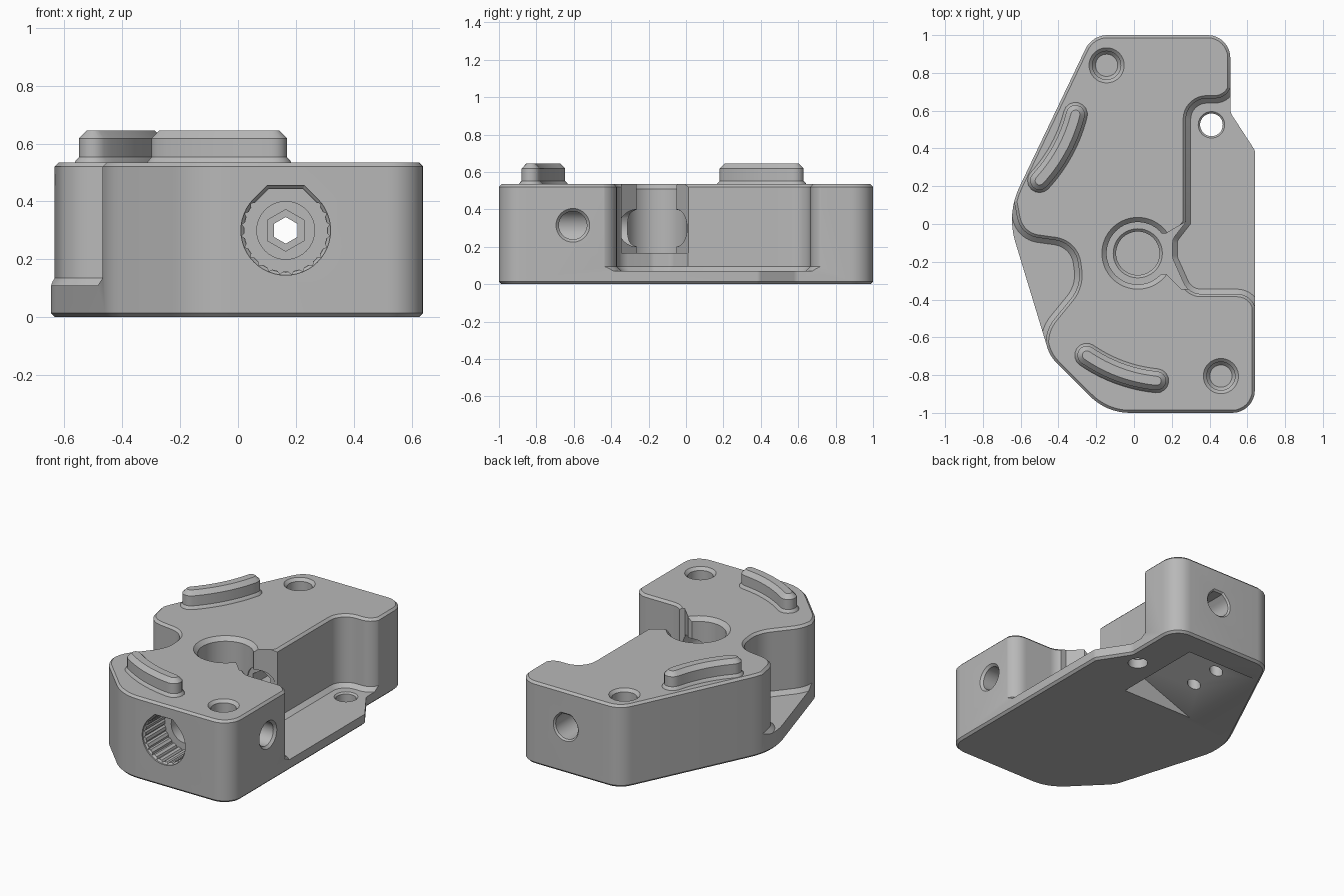
import bpy, bmesh, math
from mathutils import Vector

if "Cube" in bpy.data.objects:
    bpy.data.objects.remove(bpy.data.objects["Cube"], do_unlink=True)

grey = bpy.data.materials.new("mid grey")
grey.use_nodes = True
grey.diffuse_color = (0.48, 0.48, 0.48, 1)
grey.node_tree.nodes["Principled BSDF"].inputs["Base Color"].default_value = (0.48, 0.48, 0.48, 1)


def rounded(corners, steps=8):
    """Polygon whose corners (x, y, radius) are replaced by arcs."""
    out, n = [], len(corners)
    for i, (x, y, r) in enumerate(corners):
        p = Vector((x, y))
        a = Vector(corners[i - 1][:2]) - p
        b = Vector(corners[(i + 1) % n][:2]) - p
        if r == 0:
            out.append(p)
            continue
        half = a.angle(b) / 2
        t = min(r / math.tan(half), 0.48 * a.length, 0.48 * b.length)
        r = t * math.tan(half)
        centre = p + (a.normalized() + b.normalized()).normalized() * (r / math.sin(half))
        s, e = p + a.normalized() * t - centre, p + b.normalized() * t - centre
        turn = math.atan2(s.x * e.y - s.y * e.x, s.dot(e))
        for k in range(steps + 1):
            ang = math.atan2(s.y, s.x) + turn * k / steps
            out.append(centre + r * Vector((math.cos(ang), math.sin(ang))))
    return out


def circle(u, v, r, n=40, start=0.0):
    return [Vector((u + r * math.cos(start + math.tau * k / n),
                    v + r * math.sin(start + math.tau * k / n))) for k in range(n)]


def teardrop(u, v, r, n=36, groove=0.0):
    """Circle with a flat roof and sloping shoulders, optionally grooved."""
    pts = []
    for k in range(n + 1):
        a = math.radians(135 + 270 * k / n)
        rr = r + (groove if k % 4 == 2 else 0)
        pts.append(Vector((u + rr * math.cos(a), v + rr * math.sin(a))))
    w = r * (math.sqrt(2) - 1)
    return pts + [Vector((u + w, v + r)), Vector((u - w, v + r))]


def offset(pts, d):
    area = sum(pts[i - 1].cross(p) for i, p in enumerate(pts))
    sign, out, n = (1 if area > 0 else -1), [], len(pts)
    for i, p in enumerate(pts):
        a, b = (p - pts[i - 1]).normalized(), (pts[(i + 1) % n] - p).normalized()
        na, nb = Vector((a.y, -a.x)) * sign, Vector((b.y, -b.x)) * sign
        m = (na + nb).normalized()
        out.append(p + m * d / max(m.dot(na), 0.4))
    return out


def loft(name, pts, sections, axis="Z"):
    """Stack copies of an outline at (height, offset) along an axis."""
    bm, rings = bmesh.new(), []
    place = {"Z": lambda u, v, t: (u, v, t), "Y": lambda u, v, t: (u, t, v),
             "X": lambda u, v, t: (t, u, v)}[axis]
    for t, d in sections:
        rings.append([bm.verts.new(place(p.x, p.y, t)) for p in offset(pts, d)])
    n = len(pts)
    for lo, hi in zip(rings, rings[1:]):
        for i in range(n):
            bm.faces.new((lo[i - 1], lo[i], hi[i], hi[i - 1]))
    bm.faces.new(rings[0])
    bm.faces.new(rings[-1])
    bmesh.ops.recalc_face_normals(bm, faces=bm.faces)
    mesh = bpy.data.meshes.new(name)
    bm.to_mesh(mesh)
    bm.free()
    ob = bpy.data.objects.new(name, mesh)
    bpy.context.collection.objects.link(ob)
    mesh.materials.append(grey)
    return ob


def activate(ob):
    bpy.ops.object.select_all(action="DESELECT")
    ob.select_set(True)
    bpy.context.view_layer.objects.active = ob


# Main housing
TOP = 0.535
outline = rounded([(-0.222, 1, 0.13), (-0.674, 0.055, 0.4), (-0.445, -0.7, 0.2),
                   (-0.145, -1, 0.3), (0.64, -1, 0.12), (0.64, 0.39, 0.04),
                   (0.51, 0.59, 0.06), (0.51, 1, 0.12)])
body = loft("housing", outline, [(0, -0.014), (0.014, 0), (TOP - 0.014, 0), (TOP, -0.014)])

cutters = []


def cut(name, pts, sections, axis="Z"):
    cutters.append(loft(name, pts, sections, axis))


def pocket(floor):
    return [(floor, -0.025), (floor + 0.025, 0), (TOP - 0.015, 0), (TOP + 0.015, 0.03)]


# Side pockets with a sloped foot and a chamfered rim
cut("left_pocket", rounded([(-0.95, 0.35, 0), (-0.68, 0.35, 0), (-0.6, -0.06, 0.13),
                            (-0.31, -0.1, 0.14), (-0.28, -0.33, 0.2), (-0.46, -0.55, 0.2),
                            (-0.48, -0.75, 0), (-0.95, -0.75, 0)]), pocket(0.11))
cut("right_pocket", rounded([(0.9, 0.9, 0), (0.54, 0.9, 0), (0.505, 0.665, 0.09),
                             (0.275, 0.665, 0.12), (0.275, 0.01, 0), (0.205, -0.08, 0.06),
                             (0.205, -0.18, 0.06), (0.29, -0.37, 0.1), (0.63, -0.37, 0.1),
                             (0.67, -0.6, 0), (0.9, -0.6, 0)]), pocket(0.07))

# Central hub bore and its opening toward the right pocket
cut("hub_bore", circle(0.02, -0.155, 0.165, 64),
    [(0.06, -0.05), (0.15, -0.05), (0.165, -0.035), (0.165, 0),
     (TOP - 0.025, 0), (TOP + 0.025, 0.05)])
cut("hub_opening", rounded([(0.06, -0.05, 0), (0.17, -0.05, 0), (0.28, 0.015, 0),
                            (0.36, 0.015, 0), (0.36, -0.345, 0), (0.25, -0.345, 0),
                            (0.17, -0.265, 0), (0.06, -0.265, 0)]), [(0.167, 0), (0.6, 0)])

# Blind holes in the top and the through hole in the shelf
for x, y in ((-0.145, 0.84), (0.46, -0.805)):
    cut("top_hole", circle(x, y, 0.075),
        [(0.32, -0.016), (0.34, 0), (TOP - 0.018, 0), (TOP + 0.018, 0.036)])
cut("shelf_hole", circle(0.41, 0.525, 0.06),
    [(-0.05, 0), (0.06, 0), (0.08, 0.02)])

# Long axial bore: grooved mouth, round run, hex seat, hex passage, rear hole
BX, BZ = 0.165, 0.3
cut("mouth_rim", teardrop(BX, BZ, 0.145), [(-1.05, 0.01), (-0.99, 0.01), (-0.98, 0)], "Y")
cut("mouth_bore", teardrop(BX, BZ, 0.143, 72, 0.01), [(-1.02, 0), (-0.78, 0)], "Y")
cut("round_run", circle(BX, BZ, 0.1), [(-0.82, 0), (0.01, 0)], "Y")
cut("hex_seat", circle(BX, BZ, 0.072, 6, math.pi / 2), [(-0.02, 0), (0.2, 0)], "Y")
cut("hex_passage", circle(BX, BZ, 0.046, 6, math.pi / 2), [(0.15, 0), (0.8, 0)], "Y")
cut("rear_hole", teardrop(BX, BZ, 0.08), [(0.7, 0), (0.99, 0), (1.02, 0.03)], "Y")

# Cross hole from the right side
cut("cross_hole", circle(-0.605, 0.315, 0.075), [(0.17, 0), (0.625, 0), (0.655, 0.03)], "X")

# Sloping recess underneath with two small holes
cut("under_ramp", rounded([(-0.26, -0.001, 0), (0.255, -0.001, 0), (0.255, 0.2, 0)]),
    [(0.22, 0), (0.83, 0)], "Y")
for y in (0.46, 0.67):
    cut("under_hole", circle(-0.09, y, 0.04, 24), [(0.02, 0), (0.2, 0)])

activate(body)
for c in cutters:
    c.hide_render = True
    m = body.modifiers.new(c.name, "BOOLEAN")
    m.operation, m.solver, m.object = "DIFFERENCE", "EXACT", c
    bpy.ops.object.modifier_apply(modifier=m.name)
for c in cutters:
    bpy.data.objects.remove(c, do_unlink=True)


# Curved ridges on top
def ridge(name, a, b, bow, hw=0.05, n=12):
    a, b = Vector(a), Vector(b)
    d = (b - a).normalized()
    side = Vector((-d.y, d.x))
    mid = (a + b) / 2 + side * bow * 2
    left, right, caps = [], [], ([], [])
    for k in range(n + 1):
        t = k / n
        p = a * (1 - t) ** 2 + mid * 2 * t * (1 - t) + b * t * t
        tan = ((mid - a) * (1 - t) + (b - mid) * t).normalized()
        nor = Vector((-tan.y, tan.x)) * hw
        left.append(p + nor)
        right.append(p - nor)
        if k in (0, n):
            out = tan * hw if k else -tan * hw
            first = nor if k else -nor
            for j in range(1, 8):
                q = math.pi * j / 8
                caps[k // n].append(p + first * math.cos(q) + out * math.sin(q))
    pts = left + caps[1] + right[::-1] + caps[0]
    return loft(name, pts, [(TOP - 0.005, 0.015), (TOP + 0.003, 0.013), (TOP + 0.018, 0),
                            (0.618, 0), (0.645, -0.026)])


parts = [body,
         ridge("rear_ridge", (-0.5, 0.23), (-0.31, 0.58), -0.025),
         ridge("front_ridge", (-0.25, -0.695), (0.12, -0.83), -0.025)]
for ob in parts:
    activate(ob)
    bpy.ops.object.shade_smooth_by_angle(angle=math.radians(28))
